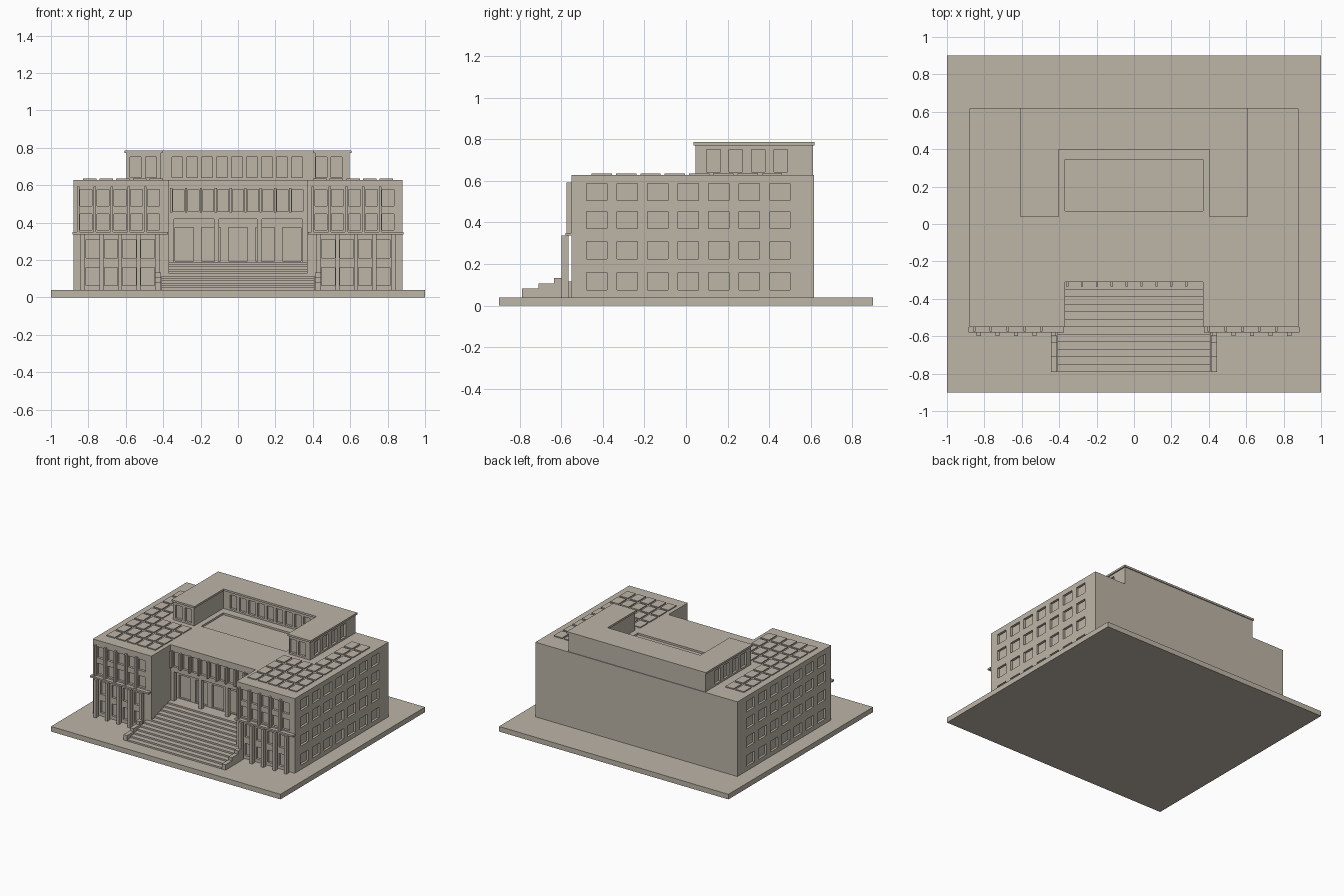
import bpy, bmesh

if "Cube" in bpy.data.objects:
    bpy.data.objects.remove(bpy.data.objects["Cube"])

stone = bpy.data.materials.new("warm_stone")
stone.diffuse_color = (0.51, 0.46, 0.39, 1)
stone.use_nodes = True
stone.node_tree.nodes["Principled BSDF"].inputs["Base Color"].default_value = stone.diffuse_color


def finish(name, bm):
    bmesh.ops.recalc_face_normals(bm, faces=bm.faces)
    me = bpy.data.meshes.new(name)
    bm.to_mesh(me)
    bm.free()
    me.materials.append(stone)
    ob = bpy.data.objects.new(name, me)
    bpy.context.collection.objects.link(ob)
    return ob


def boxes(name, items):
    """One object from (x0, x1, y0, y1, z0, z1) boxes."""
    bm = bmesh.new()
    for x0, x1, y0, y1, z0, z1 in items:
        vs = bmesh.ops.create_cube(bm, size=1)["verts"]
        for v in vs:
            v.co.x = x1 if v.co.x > 0 else x0
            v.co.y = y1 if v.co.y > 0 else y0
            v.co.z = z1 if v.co.z > 0 else z0
    return finish(name, bm)


def prism(name, pts, place, vec):
    """Extrude a closed outline; place maps (a, b) to a 3D point."""
    bm = bmesh.new()
    f = bm.faces.new([bm.verts.new(place(a, b)) for a, b in pts])
    ex = bmesh.ops.extrude_face_region(bm, geom=[f])
    bmesh.ops.translate(bm, vec=vec, verts=[g for g in ex["geom"] if isinstance(g, bmesh.types.BMVert)])
    return finish(name, bm)


def carve(ob, items):
    """Cut a set of separate boxes out of an object."""
    cutter = boxes("cutter", items)
    cutter.hide_render = True
    mod = ob.modifiers.new("cut", 'BOOLEAN')
    mod.operation = 'DIFFERENCE'
    mod.solver = 'EXACT'
    mod.object = cutter
    bpy.context.view_layer.objects.active = ob
    bpy.ops.object.modifier_apply(modifier=mod.name)
    bpy.data.objects.remove(cutter)


# Ground plate
boxes("base_plate", [(-1, 1, -0.9, 0.9, 0, 0.04)])

# Main block with the entrance court cut into its front
X, F, C, B = 0.88, -0.55, -0.31, 0.617
outline = [(-X, F), (-0.37, F), (-0.37, C), (0.37, C), (0.37, F), (X, F), (X, B), (-X, B)]
body = prism("main_block", outline, lambda a, b: (a, b, 0.04), (0, 0, 0.588))

# Entrance porch void and the sunken roof court
carve(body, [(-0.37, 0.37, C - 0.02, -0.25, 0.19, 0.42),
             (-0.37, 0.37, 0.07, 0.345, 0.613, 0.7)])

D = 0.018  # window depth
cuts = []
# Side windows: seven bays, four storeys
for i in range(7):
    y = -0.43 + 0.147 * i
    for z0, z1 in ((0.075, 0.16), (0.225, 0.308), (0.37, 0.453), (0.505, 0.587)):
        for x in (-X, X):
            cuts.append((x - D, x + D, y - 0.049, y + 0.049, z0, z1))
# Wing front windows: four wide bays below, five narrow bays above
for s in (-1, 1):
    for i in range(4):
        x = s * (0.482 + 0.0985 * i)
        for z0, z1 in ((0.065, 0.16), (0.21, 0.31)):
            cuts.append((x - 0.036, x + 0.036, F - D, F + D, z0, z1))
for start in (-0.812, 0.443):
    for i in range(5):
        x = start + 0.09 * i
        for z0, z1 in ((0.36, 0.447), (0.49, 0.577)):
            cuts.append((x - 0.032, x + 0.032, F - D, F + D, z0, z1))
# Windows over the entrance
for i in range(9):
    x = -0.318 + 0.0795 * i
    cuts.append((x - 0.029, x + 0.029, C - D, C + D, 0.46, 0.578))
# Entrance doors
for i in range(5):
    x = -0.288 + 0.144 * i
    cuts.append((x - 0.05, x + 0.05, -0.27, -0.235, 0.195, 0.375))
carve(body, cuts)

# Square porch columns
boxes("porch_columns", [(x - 0.014, x + 0.014, C + 0.002, C + 0.03, 0.19, 0.42)
                        for x in (-0.355, -0.115, 0.115, 0.355)])

# Fins over the entrance
boxes("entrance_fins", [(x - 0.006, x + 0.006, C - 0.023, C, 0.455, 0.585)
                        for x in [-0.357 + 0.0795 * i for i in range(9)]])

# Wing colonnades, ledges and upper fins
boxes("wing_columns", [(s * x - 0.011, s * x + 0.011, -0.598, -0.566, 0.04, 0.338)
                       for s in (-1, 1) for x in [0.432 + 0.0995 * i for i in range(5)]])
boxes("wing_ledges", [(-0.886, -0.375, -0.58, F, 0.336, 0.349),
                      (0.375, 0.886, -0.58, F, 0.336, 0.349)])
boxes("wing_fins", [(x - 0.007, x + 0.007, -0.575, F, 0.349, 0.592)
                    for start in (-0.855, 0.4) for x in [start + 0.09 * i for i in range(5)]])

# Entrance stairs: wide outside the court, narrow inside it
step, rise, n = 0.04, 0.0125, 12
stairs = []
for i in range(n):
    y0 = -0.79 + step * i
    w = 0.41 if i < 6 else 0.37
    stairs.append((-w, w, y0, y0 + step, 0.04, 0.04 + rise * (i + 1)))
boxes("entrance_stairs", stairs)

# Stepped side walls of the stairs
cheek = [(-0.79, 0.04), (-0.79, 0.083), (-0.71, 0.083), (-0.71, 0.107),
         (-0.635, 0.107), (-0.635, 0.132), (-0.597, 0.132), (-0.597, 0.04)]
for side, x in (("left", -0.445), ("right", 0.413)):
    prism("stair_wall_" + side, cheek, lambda a, b: (x, a, b), (0.032, 0, 0))


# U-shaped attic storey and its roof slab
def u_shape(w, f, inner, court, back):
    return [(-w, f), (-inner, f), (-inner, court), (inner, court),
            (inner, f), (w, f), (w, back), (-w, back)]


attic = prism("attic_storey", u_shape(0.597, 0.045, 0.413, 0.407, 0.612),
              lambda a, b: (a, b, 0.628), (0, 0, 0.145))
cuts = []
for x in (-0.548, -0.465, 0.447, 0.527):
    cuts.append((x - 0.03, x + 0.03, 0.045 - D, 0.045 + D, 0.642, 0.75))
for i in range(9):
    x = -0.325 + 0.08 * i
    cuts.append((x - 0.029, x + 0.029, 0.407 - D, 0.407 + D, 0.642, 0.75))
for i in range(4):
    y = 0.132 + 0.108 * i
    for x in (-0.597, 0.597):
        cuts.append((x - D, x + D, y - 0.033, y + 0.033, 0.642, 0.75))
carve(attic, cuts)
prism("attic_roof", u_shape(0.606, 0.037, 0.405, 0.399, 0.619),
      lambda a, b: (a, b, 0.771), (0, 0, 0.015))

# Raised roof panels on both wings, left out where the attic stands
panels = []
for s in (-1, 1):
    for i in range(5):
        for j in range(8):
            x, y = s * (0.438 + 0.0885 * i), -0.405 + 0.117 * j
            if abs(x) > 0.64 or y < -0.02:
                panels.append((x - 0.036, x + 0.036, y - 0.049, y + 0.049, 0.627, 0.636))
boxes("roof_panels", panels)
